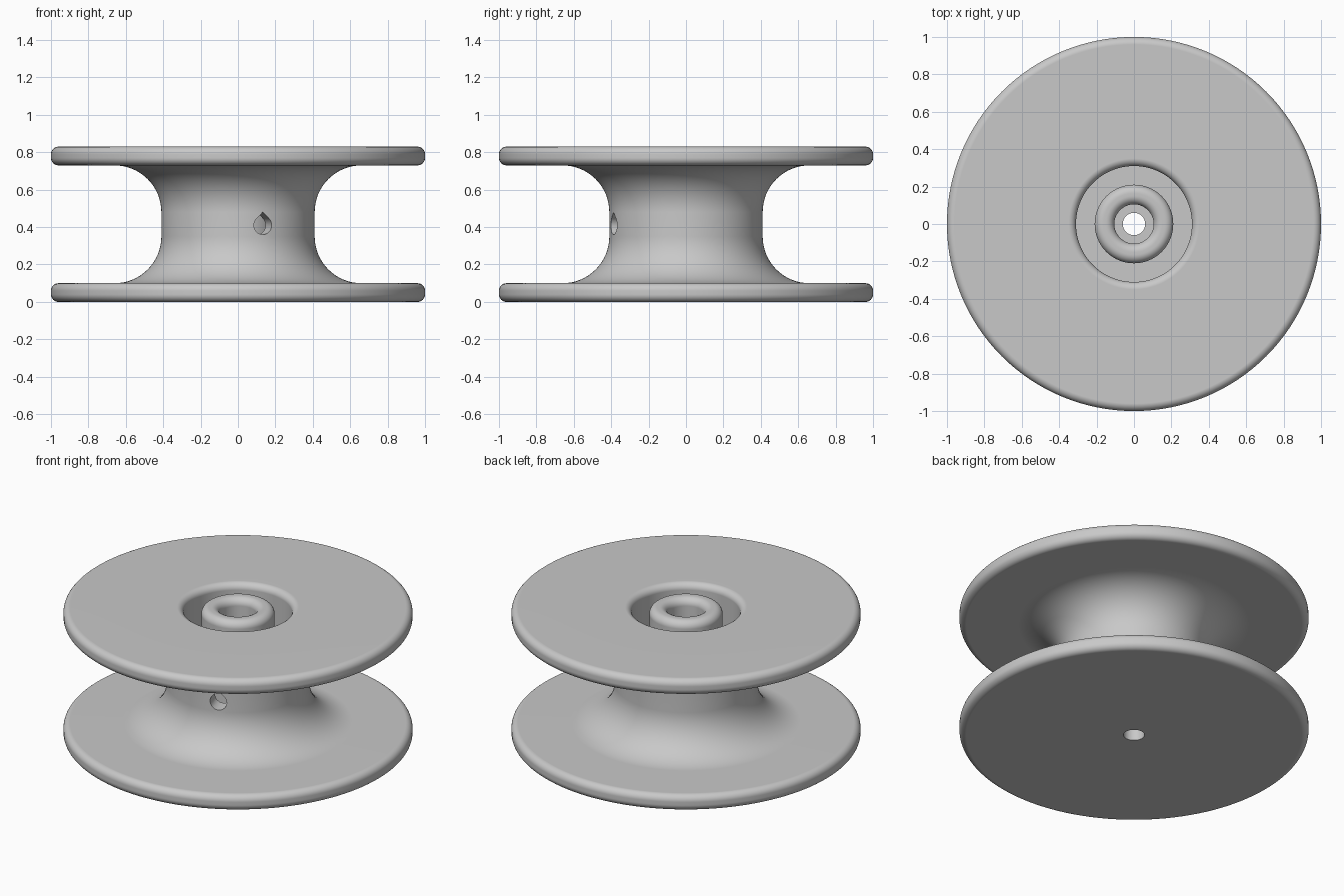
import bpy
import bmesh
from math import radians, sin, cos, pi
from mathutils import Matrix, Vector

if "Cube" in bpy.data.objects:
    bpy.data.objects.remove(bpy.data.objects["Cube"], do_unlink=True)

HEIGHT, FLANGE = 0.83, 0.10
EDGE = 0.04          # rounding of flange edges and well rim
FILLET = 0.25        # sweep from the core into the flanges

grey = bpy.data.materials.new("plain grey")
grey.use_nodes = True
colour = (0.58, 0.58, 0.58, 1)
grey.diffuse_color = colour
grey.node_tree.nodes["Principled BSDF"].inputs["Base Color"].default_value = colour


def arc(r, z, radius, start, end, steps=8):
    """Points of a rounded corner in the (radius, height) plane."""
    angles = [radians(start + (end - start) * i / steps) for i in range(steps + 1)]
    return [(r + radius * cos(a), z + radius * sin(a)) for a in angles]


def make_object(name, bm):
    bmesh.ops.recalc_face_normals(bm, faces=bm.faces)
    mesh = bpy.data.meshes.new(name)
    bm.to_mesh(mesh)
    bm.free()
    mesh.materials.append(grey)
    obj = bpy.data.objects.new(name, mesh)
    bpy.context.collection.objects.link(obj)
    return obj


def lathe(name, profile, segments=128):
    bm = bmesh.new()
    verts = [bm.verts.new((r, 0, z)) for r, z in profile]
    edges = [bm.edges.new((v, verts[i - 1])) for i, v in enumerate(verts)]
    bmesh.ops.spin(bm, geom=verts + edges, cent=(0, 0, 0), axis=(0, 0, 1),
                   angle=2 * pi, steps=segments, use_merge=True)
    bmesh.ops.remove_doubles(bm, verts=bm.verts, dist=1e-5)
    return make_object(name, bm)


def flange_edge(bottom):
    return (arc(1 - EDGE, bottom + EDGE, EDGE, -90, 0)
            + arc(1 - EDGE, bottom + FLANGE - EDGE, EDGE, 0, 90))


# Spool: two flanges, swept core, deep well and hollow centre post
profile = [(0.06, 0)]
profile += flange_edge(0)
profile += arc(0.66, FLANGE + FILLET, FILLET, 270, 180, 16)
profile += arc(0.66, HEIGHT - FLANGE - FILLET, FILLET, 180, 90, 16)
profile += flange_edge(HEIGHT - FLANGE)
profile += arc(0.31 + EDGE, HEIGHT - EDGE, EDGE, 90, 180)
profile += [(0.31, FLANGE), (0.21, FLANGE)]
profile += arc(0.165, HEIGHT - 0.045, 0.045, 0, 90)
profile += arc(0.15, HEIGHT - 0.045, 0.045, 90, 180)
profile += [(0.105, FLANGE), (0.06, FLANGE)]
spool = lathe("spool", profile)

# Teardrop string hole, running radially from the core surface into the well
bm = bmesh.new()
hole = 0.05
outline = arc(0, HEIGHT / 2 - 0.005, hole, 135, 405, 24)
outline.append((0, HEIGHT / 2 - 0.005 + hole * 2 ** 0.5))
face = bm.faces.new([bm.verts.new((x, -0.5, z)) for x, z in outline])
extruded = bmesh.ops.extrude_face_region(bm, geom=[face])["geom"]
bmesh.ops.translate(bm, vec=Vector((0, 0.24, 0)),
                    verts=[g for g in extruded if isinstance(g, bmesh.types.BMVert)])
bmesh.ops.rotate(bm, verts=bm.verts, matrix=Matrix.Rotation(radians(19), 3, "Z"))
cutter = make_object("string_hole_cutter", bm)
cutter.hide_render = True

cut = spool.modifiers.new("string hole", "BOOLEAN")
cut.operation = "DIFFERENCE"
cut.solver = "EXACT"
cut.object = cutter

bpy.ops.object.select_all(action="DESELECT")
spool.select_set(True)
bpy.context.view_layer.objects.active = spool
bpy.ops.object.modifier_apply(modifier=cut.name)
bpy.data.objects.remove(cutter, do_unlink=True)

# Smooth curves with crisp corners and flat faces
bpy.ops.object.shade_smooth_by_angle(angle=radians(30))
weighted = spool.modifiers.new("flat face normals", "WEIGHTED_NORMAL")
weighted.keep_sharp = True
